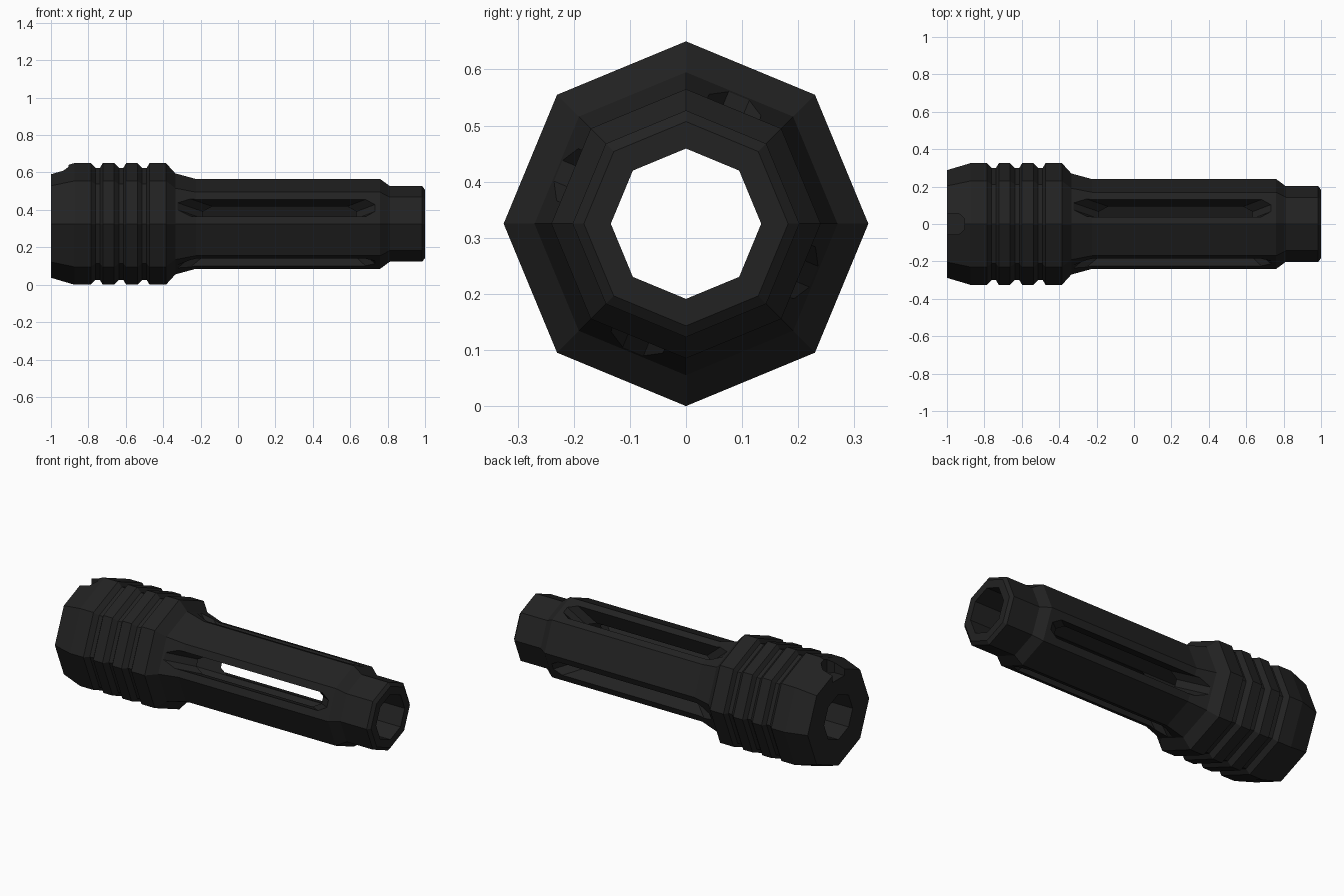
import bpy, bmesh, math
from mathutils import Matrix

if "Cube" in bpy.data.objects:
    bpy.data.objects.remove(bpy.data.objects["Cube"])

AXIS_Z = 0.325
SIDES = 8

metal = bpy.data.materials.new("dark gunmetal")
metal.diffuse_color = (0.016, 0.016, 0.016, 1)
metal.use_nodes = True
metal.node_tree.nodes["Principled BSDF"].inputs["Base Color"].default_value = metal.diffuse_color


def make_object(name, bm):
    bmesh.ops.recalc_face_normals(bm, faces=bm.faces)
    mesh = bpy.data.meshes.new(name)
    bm.to_mesh(mesh)
    bm.free()
    mesh.materials.append(metal)
    obj = bpy.data.objects.new(name, mesh)
    bpy.context.collection.objects.link(obj)
    return obj


def loft(bm, loops, closed=False):
    """Bridge equal-length loops of points; cap the ends unless closed."""
    rows = [[bm.verts.new(p) for p in loop] for loop in loops]
    n = len(rows[0])
    pairs = list(zip(rows, rows[1:]))
    if closed:
        pairs.append((rows[-1], rows[0]))
    else:
        bm.faces.new(rows[0])
        bm.faces.new(rows[-1])
    for a, b in pairs:
        for i in range(n):
            j = (i + 1) % n
            bm.faces.new((a[i], a[j], b[j], b[i]))


def octagon(x, r):
    return [(x, r * math.cos(2 * math.pi * k / SIDES),
             AXIS_Z + r * math.sin(2 * math.pi * k / SIDES)) for k in range(SIDES)]


# Octagonal tube: ribbed collar, long barrel, narrow muzzle, then the bore
profile = [(-1, 0.288), (-0.875, 0.325)]
for groove in (-0.75, -0.625, -0.5):
    profile += [(groove - 0.037, 0.325), (groove - 0.012, 0.3),
                (groove + 0.012, 0.3), (groove + 0.027, 0.325)]
profile += [(-0.385, 0.325), (-0.335, 0.27), (-0.225, 0.24), (0.76, 0.24),
            (0.812, 0.202), (0.985, 0.202), (1, 0.182), (1, 0.134), (-1, 0.134)]
bm = bmesh.new()
loft(bm, [octagon(x, r) for x, r in profile], closed=True)
body = make_object("slotted_barrel_tip", bm)


# Long slots with ramped ends, in every second face
def slot_outline(x0, x1, w, z):
    right = [(x1 - 0.05, -w, z), (x1, -w * 0.4, z), (x1, w * 0.4, z), (x1 - 0.05, w, z)]
    left = [(x0 + 0.05, w, z), (x0, w * 0.4, z), (x0, -w * 0.4, z), (x0 + 0.05, -w, z)]
    return right + left


bm = bmesh.new()
for k in range(4):
    turn = Matrix.Translation((0, 0, AXIS_Z)) @ Matrix.Rotation(
        math.radians(-22.5 + 90 * k), 4, 'X')
    part = bmesh.new()
    loft(part, [slot_outline(-0.15, 0.6, 0.05, 0.09),
                slot_outline(-0.36, 0.79, 0.05, 0.28)])
    part.transform(turn)
    temp = bpy.data.meshes.new("temp")
    part.to_mesh(temp)
    part.free()
    bm.from_mesh(temp)
    bpy.data.meshes.remove(temp)
slots = make_object("slot_cutter", bm)

# Index notch with a rounded end on top of the rear rim
bm = bmesh.new()
w = 0.055
outline = [(-1.1, -w), (-0.935, -w), (-0.905, -w * 0.5), (-0.905, w * 0.5),
           (-0.935, w), (-1.1, w)]
loft(bm, [[(x, y, z) for x, y in outline] for z in (0.55, 0.75)])
notch = make_object("notch_cutter", bm)

# Cut the slots and the notch
for cutter in (slots, notch):
    mod = body.modifiers.new(cutter.name, 'BOOLEAN')
    mod.operation = 'DIFFERENCE'
    mod.solver = 'EXACT'
    mod.use_self = True
    mod.object = cutter
    cutter.hide_render = True
    cutter.hide_set(True)
